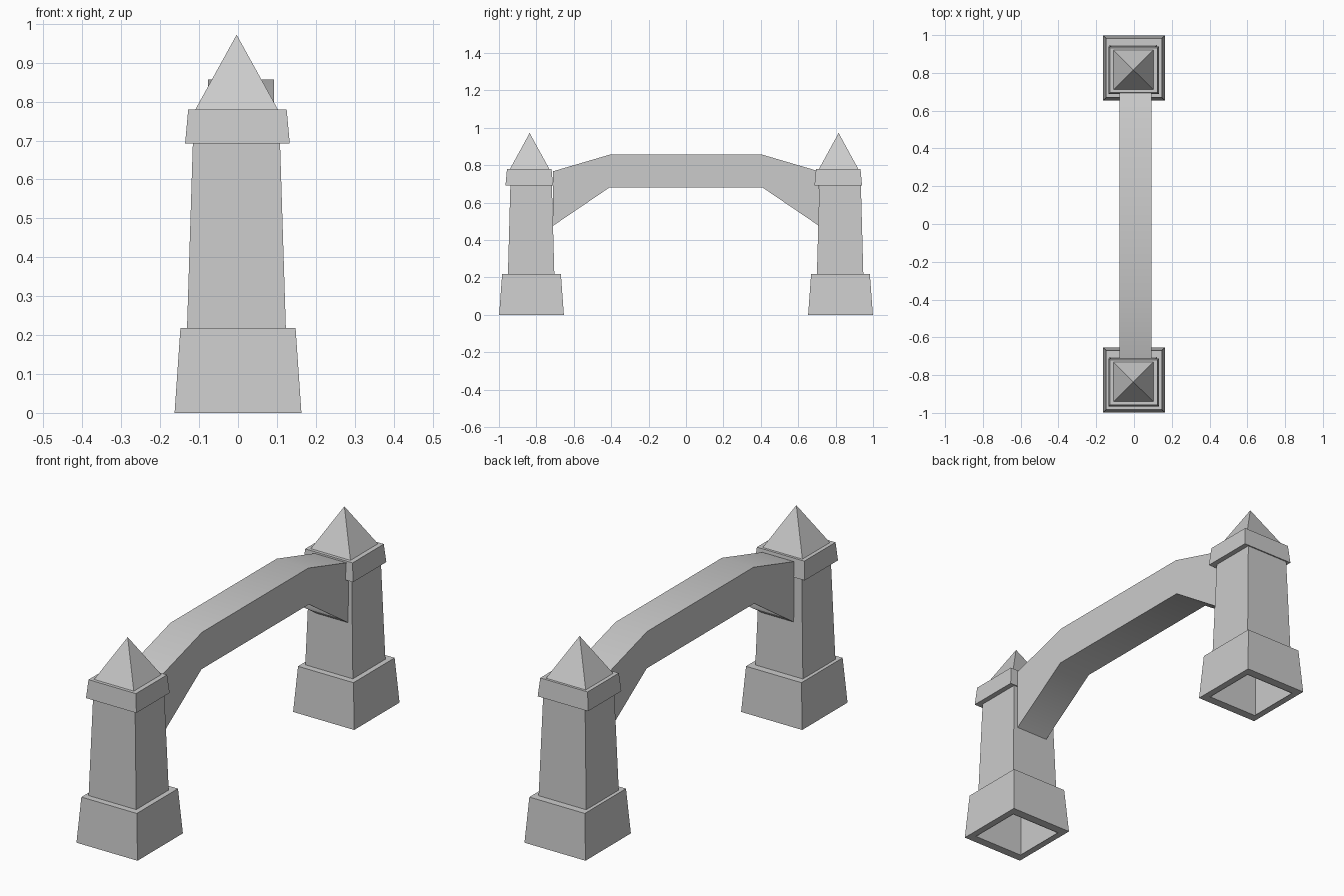
import bpy, bmesh, math

cube = bpy.data.objects.get("Cube")
if cube:
    bpy.data.objects.remove(cube, do_unlink=True)

stone = bpy.data.materials.new("grey_stone")
stone.use_nodes = True
GREY = (0.6, 0.6, 0.6, 1.0)
stone.diffuse_color = GREY
stone.node_tree.nodes["Principled BSDF"].inputs["Base Color"].default_value = GREY


def finish(name, bm):
    bmesh.ops.recalc_face_normals(bm, faces=bm.faces)
    mesh = bpy.data.meshes.new(name)
    bm.to_mesh(mesh)
    bm.free()
    mesh.materials.append(stone)
    obj = bpy.data.objects.new(name, mesh)
    bpy.context.collection.objects.link(obj)
    return obj


def loft(name, cx, cy, rings, apex=None):
    """Stack rectangular rings (half_x, half_y, z), optionally closed by a point."""
    bm = bmesh.new()
    loops = [[bm.verts.new((cx + sx * hx, cy + sy * hy, z))
              for sx, sy in ((-1, -1), (1, -1), (1, 1), (-1, 1))]
             for hx, hy, z in rings]
    for low, high in zip(loops, loops[1:]):
        for i in range(4):
            j = (i + 1) % 4
            bm.faces.new((low[i], low[j], high[j], high[i]))
    if apex is not None:
        tip = bm.verts.new((cx, cy, apex))
        for i in range(4):
            bm.faces.new((loops[-1][i], loops[-1][(i + 1) % 4], tip))
    return finish(name, bm)


# Two identical towers, hollow underneath
for side, y in (("front", -0.826), ("back", 0.826)):
    loft(side + "_plinth", 0, y,
         [(0.132, 0.132, 0), (0.163, 0.173, 0), (0.148, 0.157, 0.218), (0.12, 0.12, 0.218)])
    loft(side + "_shaft", -0.004, y - 0.002,
         [(0.133, 0.131, 0), (0.127, 0.124, 0.218), (0.112, 0.111, 0.695)])
    loft(side + "_cap", -0.0015, y - 0.012,
         [(0.10, 0.10, 0.692), (0.1345, 0.127, 0.692), (0.1265, 0.119, 0.78), (0.09, 0.09, 0.78)])
    loft(side + "_roof", -0.0035, y - 0.01, [(0.106, 0.105, 0.78)], apex=0.972)

# Bridge between the towers: half profile mirrored, then extruded across
top = [(0.712, 0.767), (0.405, 0.857)]
under = [(0.41, 0.68), (0.712, 0.475)]
half = top + [(-y, z) for y, z in reversed(top)]
profile = half + [(-y, z) for y, z in reversed(under)] + under
bm = bmesh.new()
face = bm.faces.new([bm.verts.new((-0.077, y, z)) for y, z in profile])
ext = bmesh.ops.extrude_face_region(bm, geom=[face])
bmesh.ops.translate(bm, vec=(0.169, 0, 0),
                    verts=[v for v in ext["geom"] if isinstance(v, bmesh.types.BMVert)])
bridge = finish("bridge", bm)
bpy.ops.object.select_all(action='DESELECT')
bridge.select_set(True)
bpy.context.view_layer.objects.active = bridge
bpy.ops.object.shade_smooth_by_angle(angle=math.radians(40))
